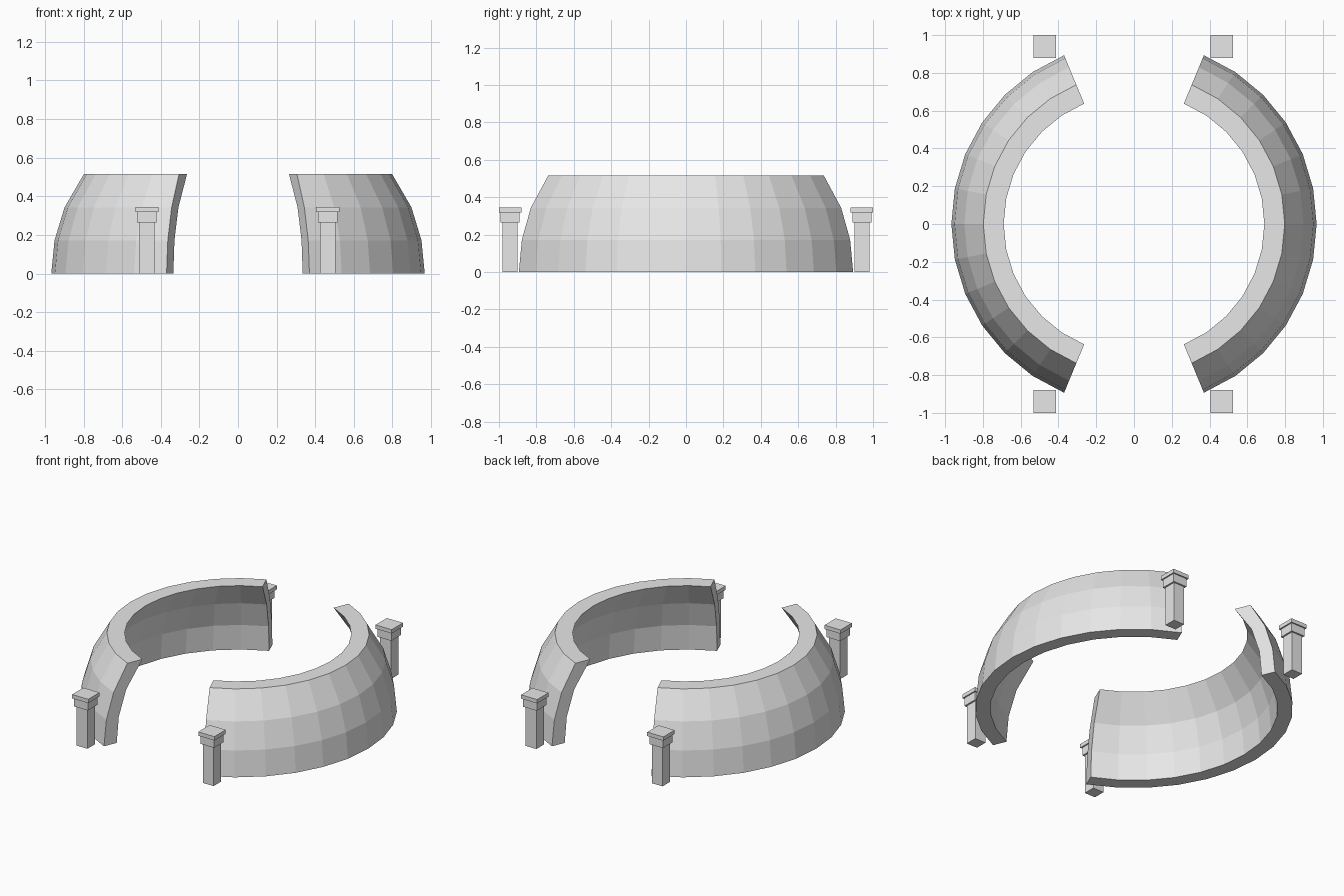
import bpy
import bmesh
from math import radians, cos, sin
from mathutils import Matrix, Vector

if "Cube" in bpy.data.objects:
    bpy.data.objects.remove(bpy.data.objects["Cube"], do_unlink=True)

GREY = (0.8, 0.8, 0.8, 1.0)
stone = bpy.data.materials.new("pale grey stone")
stone.use_nodes = True
stone.diffuse_color = GREY
stone.node_tree.nodes["Principled BSDF"].inputs["Base Color"].default_value = GREY


def finish(bm, name):
    """Turn a bmesh into a flat shaded stone object."""
    bmesh.ops.recalc_face_normals(bm, faces=bm.faces)
    mesh = bpy.data.meshes.new(name)
    bm.to_mesh(mesh)
    bm.free()
    mesh.materials.append(stone)
    obj = bpy.data.objects.new(name, mesh)
    bpy.context.collection.objects.link(obj)
    return obj


# Wall cross-section: (radius, height), up the outside and down the inside
OUTER = [(0.967, 0), (0.95, 0.172), (0.898, 0.343), (0.798, 0.515)]
INNER = [(0.69, 0.515), (0.806, 0.343), (0.86, 0.172), (0.875, 0)]
SECTION = OUTER + INNER
HALF_ANGLE = 67.5
STEPS = 12


def curved_wall(name, facing):
    """Sweep the section around z, centred on the given direction."""
    bm = bmesh.new()
    rings = []
    for i in range(STEPS + 1):
        a = radians(facing - HALF_ANGLE + 2 * HALF_ANGLE * i / STEPS)
        rings.append([bm.verts.new((r * cos(a), r * sin(a), z)) for r, z in SECTION])
    n = len(SECTION)
    for a, b in zip(rings, rings[1:]):
        for j in range(n):
            k = (j + 1) % n
            bm.faces.new((a[j], b[j], b[k], a[k]))
    # Each end is closed by one quad per course
    for ring in (rings[0], rings[-1]):
        for j in range(len(OUTER) - 1):
            bm.faces.new((ring[j], ring[j + 1], ring[n - 2 - j], ring[n - 1 - j]))
    return finish(bm, name)


def pillar(name, x, y):
    """Square post with a neck block and a wider cap."""
    bm = bmesh.new()
    for half, low, high in ((0.04, 0, 0.264), (0.051, 0.264, 0.319), (0.06, 0.319, 0.345)):
        size = Matrix.Diagonal((2 * half, 2 * half, high - low, 1))
        place = Matrix.Translation(Vector((x, y, (low + high) / 2)))
        bmesh.ops.create_cube(bm, size=1, matrix=place @ size)
    return finish(bm, name)


# Two facing curved walls
curved_wall("left_wall", 0)
curved_wall("right_wall", 180)

# Pillars flanking both openings
for side, x in (("left", 0.465), ("right", -0.472)):
    for end, y in (("front", -0.94), ("back", 0.94)):
        pillar(f"{end}_{side}_pillar", x, y)
